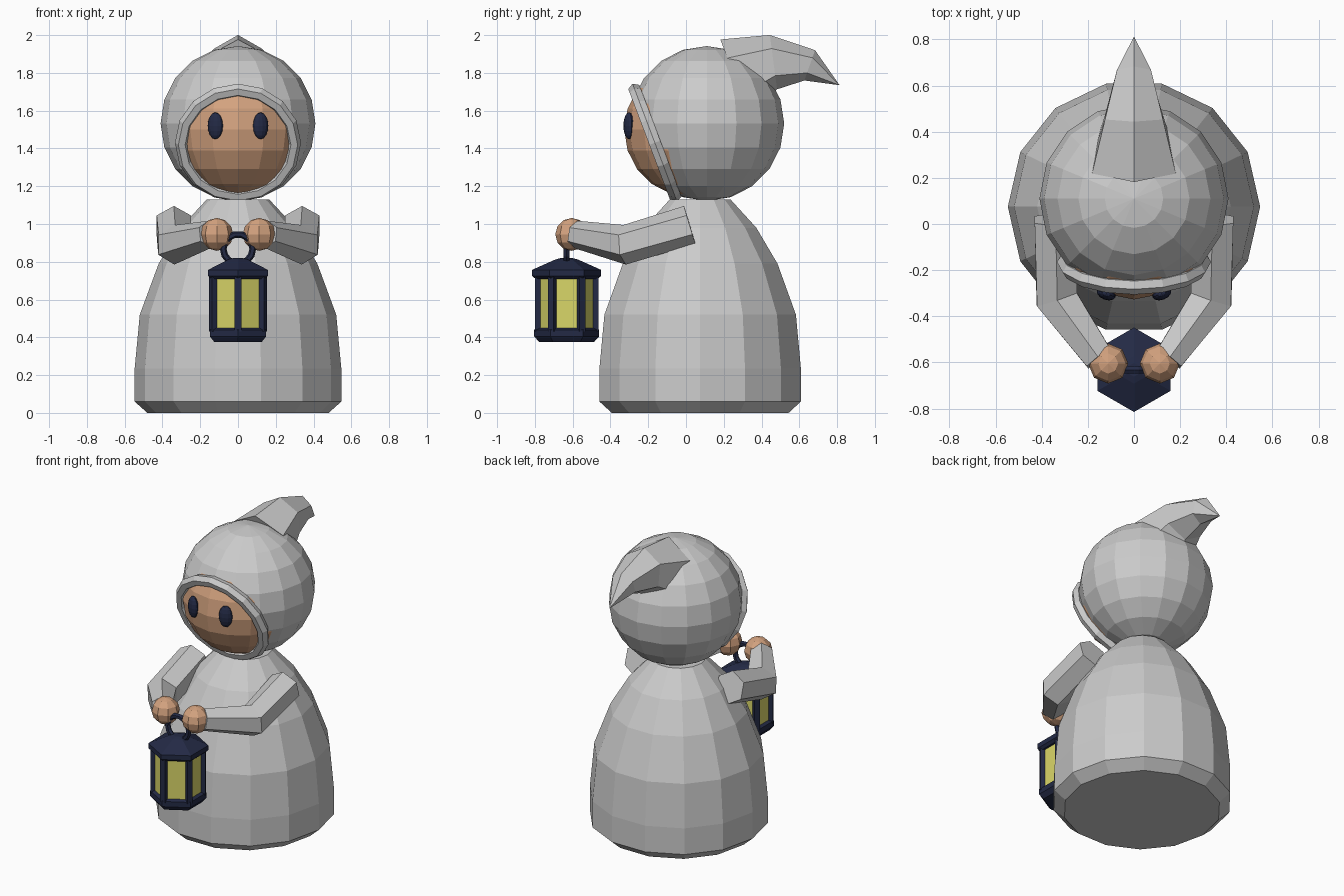
import bpy, bmesh, math
from mathutils import Vector, Matrix

if "Cube" in bpy.data.objects:
    bpy.data.objects.remove(bpy.data.objects["Cube"])


def material(name, rgb):
    m = bpy.data.materials.new(name)
    m.diffuse_color = (*rgb, 1)
    m.use_nodes = True
    m.node_tree.nodes["Principled BSDF"].inputs["Base Color"].default_value = m.diffuse_color
    return m


SKIN = material("skin", (0.65, 0.36, 0.21))
NAVY = material("dark_metal", (0.017, 0.023, 0.06))
GLOW = material("glow", (0.70, 0.68, 0.14))


def finish(name, bm, mat=None):
    bmesh.ops.recalc_face_normals(bm, faces=bm.faces[:])
    mesh = bpy.data.meshes.new(name)
    bm.to_mesh(mesh)
    bm.free()
    ob = bpy.data.objects.new(name, mesh)
    bpy.context.collection.objects.link(ob)
    if mat:
        mesh.materials.append(mat)
    return ob


def skin_rings(name, rings, mat=None):
    """Bridge equal-sized rings of points and cap both ends."""
    bm = bmesh.new()
    loops = [[bm.verts.new(p) for p in ring] for ring in rings]
    n = len(loops[0])
    for a, b in zip(loops, loops[1:]):
        for i in range(n):
            j = (i + 1) % n
            bm.faces.new((a[i], a[j], b[j], b[i]))
    bm.faces.new(loops[0][::-1])
    bm.faces.new(loops[-1])
    bmesh.ops.remove_doubles(bm, verts=bm.verts[:], dist=0.0005)
    return finish(name, bm, mat)


def circle(center, u, v, r, sides, phase=0.0):
    angles = [phase + math.tau * i / sides for i in range(sides)]
    return [Vector(center) + r * (math.cos(a) * u + math.sin(a) * v) for a in angles]


def lathe(name, profile, sides, y, mat=None, phase=0.0):
    return skin_rings(name, [circle((0, y, z), Vector((1, 0, 0)), Vector((0, 1, 0)), r, sides, phase)
                             for r, z in profile], mat)


def tube(name, path, radii, sides=6):
    pts = [Vector(p) for p in path]
    steps = [(b - a).normalized() for a, b in zip(pts, pts[1:])]
    rings = []
    for i, (p, r) in enumerate(zip(pts, radii)):
        t = (steps[max(i - 1, 0)] + steps[min(i, len(steps) - 1)]).normalized()
        up = (Vector((0, 0, 1)) - t * t.z).normalized()
        rings.append(circle(p, up, t.cross(up), r, sides))
    return skin_rings(name, rings)


def ball(name, loc, radius, segs, rings, mat=None, scale=(1, 1, 1), rot_z=0.0, cut=None):
    bm = bmesh.new()
    m = Matrix.Translation(loc) @ Matrix.Rotation(rot_z, 4, 'Z') @ Matrix.Diagonal((*scale, 1))
    bmesh.ops.create_uvsphere(bm, u_segments=segs, v_segments=rings, radius=radius, matrix=m)
    if cut:
        bmesh.ops.bisect_plane(bm, geom=bm.verts[:] + bm.edges[:] + bm.faces[:],
                               plane_co=cut[0], plane_no=cut[1], clear_outer=True)
    return finish(name, bm, mat)


def torus(name, loc, rot_x, major, minor, n_major, n_minor, mat=None):
    bpy.ops.mesh.primitive_torus_add(location=loc, rotation=(rot_x, 0, 0), major_radius=major,
                                     minor_radius=minor, major_segments=n_major, minor_segments=n_minor)
    ob = bpy.context.object
    ob.name = name
    if mat:
        ob.data.materials.append(mat)
    return ob


# Robe
lathe("robe", [(0.48, 0), (0.547, 0.06), (0.547, 0.235), (0.52, 0.52),
               (0.42, 0.79), (0.305, 0.98), (0.165, 1.13)], 14, 0.075)

# Hood, cut open along a tilted plane, with its rim
rim_center = Vector((0, -0.165, 1.43))
rim_normal = Vector((0, -0.935, -0.353))
ball("hood", (0, 0.11, 1.532), 0.41, 16, 10, cut=(rim_center, rim_normal))
torus("hood_rim", rim_center, math.atan2(0.935, -0.353), 0.298, 0.036, 16, 6)

# Drooping hood tip
tube("hood_tip", [(0, 0.255, 1.78), (0, 0.463, 1.857), (0, 0.655, 1.84), (0, 0.813, 1.735)],
     [0.21, 0.145, 0.085, 0.0])

# Face and eyes
ball("face", (0, 0.03, 1.5), 0.357, 16, 10, SKIN)

for s, side in ((-1, "left"), (1, "right")):
    ball("eye_" + side, (s * 0.12, -0.302, 1.52), 1, 12, 8, NAVY, (0.043, 0.027, 0.071), s * 0.35)
    # Sleeves and hands
    tube("sleeve_" + side, [(s * 0.34, 0.02, 0.995), (s * 0.335, -0.325, 0.89), (s * 0.15, -0.585, 0.945)],
         [0.105, 0.105, 0.073])
    ball("hand_" + side, (s * 0.112, -0.605, 0.945), 0.087, 8, 6, SKIN)

# Lantern: roof, glass, base, corner posts and ring handle
LY, TURN = -0.632, math.pi / 2
lathe("lantern_roof", [(0.165, 0.71), (0.183, 0.725), (0.183, 0.757), (0.06, 0.812), (0.03, 0.82)], 6, LY, NAVY, TURN)
lathe("lantern_glass", [(0.15, 0.43), (0.15, 0.72)], 6, LY, GLOW, TURN)
lathe("lantern_base", [(0.145, 0.375), (0.172, 0.405), (0.172, 0.44), (0.15, 0.45)], 6, LY, NAVY, TURN)
for i in range(6):
    a = TURN + i * math.tau / 6
    bm = bmesh.new()
    m = (Matrix.Translation((0.15 * math.cos(a), LY + 0.15 * math.sin(a), 0.575))
         @ Matrix.Rotation(a, 4, 'Z') @ Matrix.Diagonal((0.036, 0.036, 0.29, 1)))
    bmesh.ops.create_cube(bm, size=1, matrix=m)
    finish("lantern_post_%d" % (i + 1), bm, NAVY)
torus("lantern_handle", (0, LY, 0.868), math.pi / 2, 0.078, 0.018, 14, 6, NAVY)
